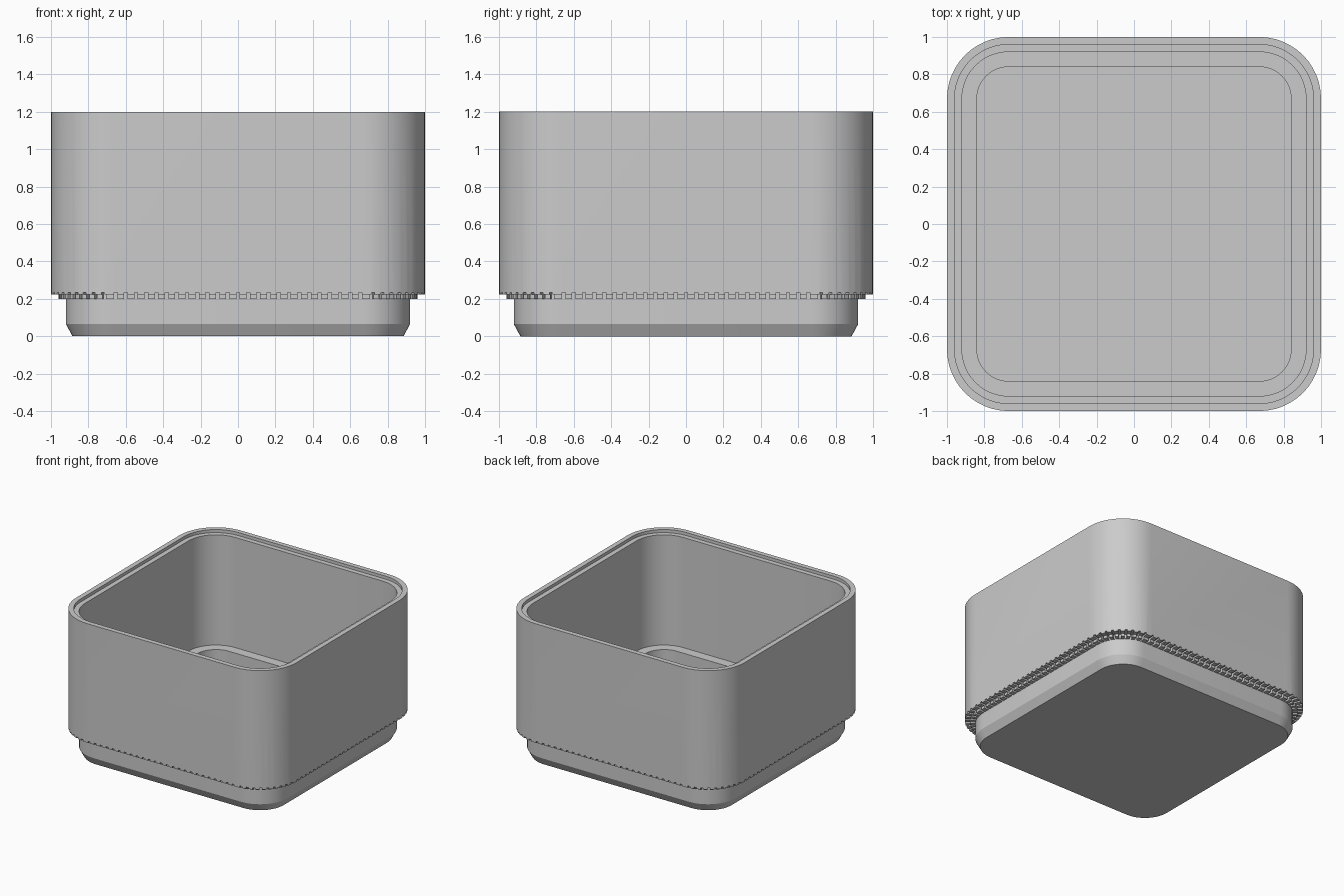
import bpy, bmesh
from math import sin, cos, pi, radians
from mathutils import Matrix

cube = bpy.data.objects.get("Cube")
if cube:
    bpy.data.objects.remove(cube, do_unlink=True)

CENTRE = 0.67      # distance of the corner arc centres from the axes
SEGMENTS = 12      # segments in each rounded corner


def material(name, colour):
    mat = bpy.data.materials.new(name)
    mat.use_nodes = True
    mat.diffuse_color = colour
    mat.node_tree.nodes["Principled BSDF"].inputs["Base Color"].default_value = colour
    return mat


def add_object(name, bm):
    bmesh.ops.recalc_face_normals(bm, faces=bm.faces)
    mesh = bpy.data.meshes.new(name)
    bm.to_mesh(mesh)
    bm.free()
    obj = bpy.data.objects.new(name, mesh)
    bpy.context.collection.objects.link(obj)
    return obj


def rounded_ring(bm, half, z):
    """Rounded square outline with concentric corners."""
    r = half - CENTRE
    ring = []
    for q, (sx, sy) in enumerate([(1, 1), (-1, 1), (-1, -1), (1, -1)]):
        for i in range(SEGMENTS + 1):
            a = (q + i / SEGMENTS) * pi / 2
            ring.append(bm.verts.new((sx * CENTRE + r * cos(a), sy * CENTRE + r * sin(a), z)))
    return ring


# Box body: section from the underside, up the outside, down the inside
section = [(0.885, 0), (0.92, 0.065), (0.92, 0.2), (0.96, 0.2), (0.96, 0.222),
           (1, 0.222), (1, 1.2), (0.96, 1.2), (0.96, 1.175), (0.92, 1.175),
           (0.92, 0.27), (0.84, 0.27), (0.84, 0.08)]
bm = bmesh.new()
rings = [rounded_ring(bm, half, z) for half, z in section]
for low, high in zip(rings, rings[1:]):
    for i in range(len(low)):
        j = (i + 1) % len(low)
        bm.faces.new((low[i], low[j], high[j], high[i]))
bm.faces.new(rings[0])
bm.faces.new(rings[-1])
body = add_object("box_body", bm)
body.data.materials.append(material("plain grey", (0.6, 0.6, 0.6, 1)))

# Small radial notches under the overhang, repeated on each side and corner
bm = bmesh.new()
INNER, OUTER, PITCH = 0.922, 1.02, 0.0545


def notch(placement):
    size = Matrix.Diagonal((OUTER - INNER, 0.018, 0.055, 1))
    shift = Matrix.Translation(((INNER + OUTER) / 2 - CENTRE, 0, 0.2075))
    bmesh.ops.create_cube(bm, size=1, matrix=placement @ shift @ size)


for q in range(4):
    turn = Matrix.Rotation(q * pi / 2, 4, 'Z')
    for i in range(-12, 13):
        notch(turn @ Matrix.Translation((CENTRE, i * PITCH, 0)))
    for i in range(9):
        notch(turn @ Matrix.Translation((CENTRE, CENTRE, 0))
              @ Matrix.Rotation(radians(9 + 9 * i), 4, 'Z'))
cutter = add_object("notch_cutter", bm)
cutter.hide_render = True

# Cut the notches, then remove the helper
cut = body.modifiers.new("notches", 'BOOLEAN')
cut.operation = 'DIFFERENCE'
cut.solver = 'EXACT'
cut.object = cutter
bpy.ops.object.select_all(action='DESELECT')
body.select_set(True)
bpy.context.view_layer.objects.active = body
bpy.ops.object.modifier_apply(modifier=cut.name)
bpy.data.objects.remove(cutter, do_unlink=True)

bpy.ops.object.shade_smooth_by_angle(angle=radians(20))
